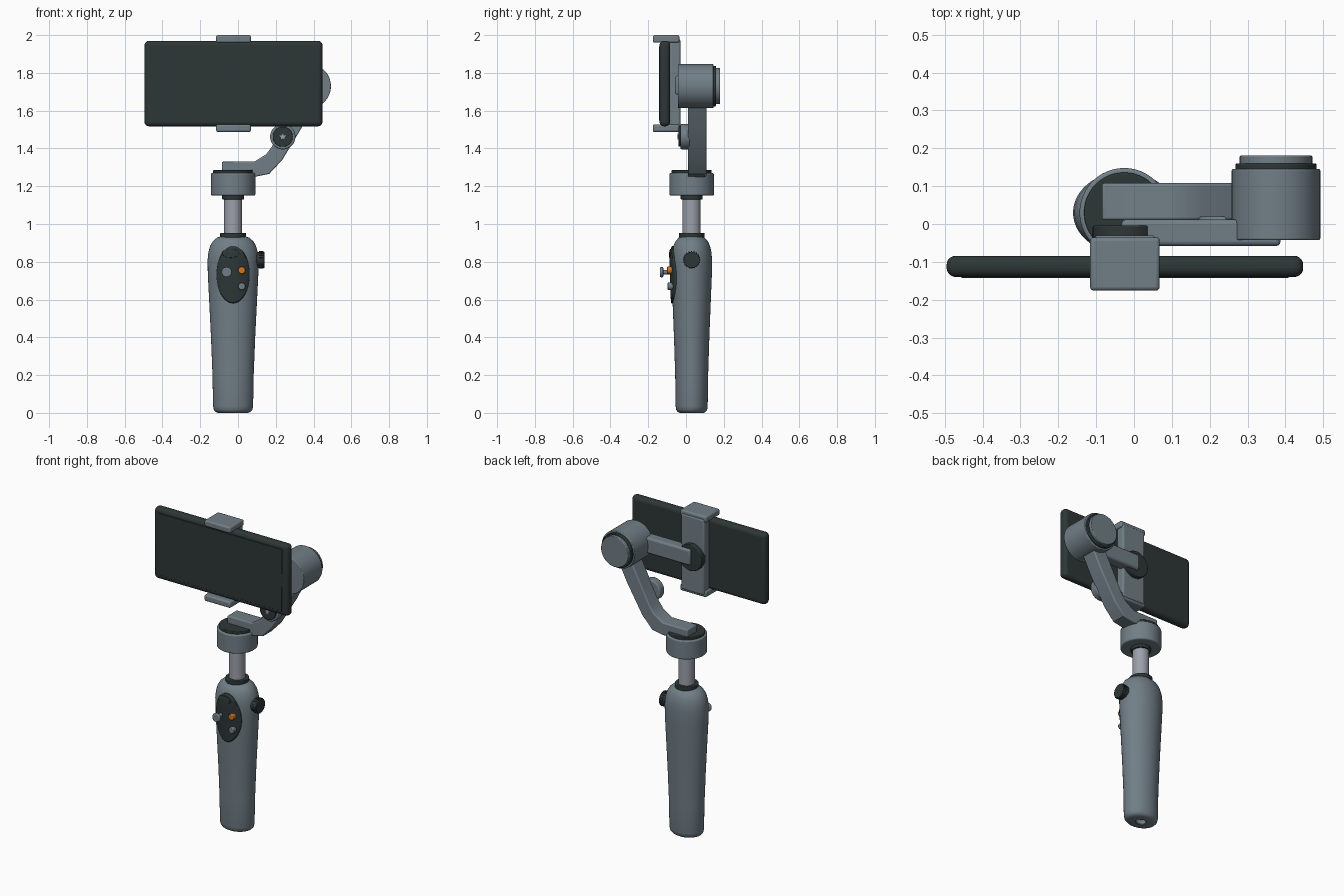
import bpy, bmesh, math
from mathutils import Matrix, Vector

if "Cube" in bpy.data.objects:
    bpy.data.objects.remove(bpy.data.objects["Cube"])


def material(name, rgb):
    m = bpy.data.materials.new(name)
    m.use_nodes = True
    m.diffuse_color = (*rgb, 1)
    bsdf = m.node_tree.nodes["Principled BSDF"]
    bsdf.inputs["Base Color"].default_value = (*rgb, 1)
    bsdf.inputs["Roughness"].default_value = 0.5
    return m


GRAY = material("slate gray", (0.165, 0.21, 0.24))
DARK = material("charcoal", (0.027, 0.038, 0.037))
STEEL = material("pale metal", (0.33, 0.35, 0.40))
ORANGE = material("orange", (0.62, 0.18, 0.015))

AX, AY = -0.026, 0.03          # vertical axis of the handle
PAN_TOP = 1.27
ROLL_X, ROLL_Z = 0.375, 1.73   # roll motor axis


def finish(name, bm, mat, bevel=0, segments=3, angle=35):
    bmesh.ops.recalc_face_normals(bm, faces=bm.faces)
    me = bpy.data.meshes.new(name)
    bm.to_mesh(me)
    bm.free()
    ob = bpy.data.objects.new(name, me)
    bpy.context.collection.objects.link(ob)
    me.materials.append(mat)
    if bevel:
        mod = ob.modifiers.new("soft edges", "BEVEL")
        mod.width, mod.segments = bevel, segments
        mod.limit_method, mod.angle_limit = "ANGLE", math.radians(40)
    bpy.ops.object.select_all(action="DESELECT")
    ob.select_set(True)
    bpy.context.view_layer.objects.active = ob
    bpy.ops.object.shade_smooth_by_angle(angle=math.radians(angle))
    return ob


def box(name, lo, hi, mat, bevel=0.01, segments=3):
    lo, hi = Vector(lo), Vector(hi)
    bm = bmesh.new()
    size = hi - lo
    bmesh.ops.create_cube(bm, size=1, matrix=Matrix.Translation((lo + hi) / 2)
                          @ Matrix.Diagonal((*size, 1)))
    return finish(name, bm, mat, bevel, segments)


def cylinder(name, start, end, radius, mat, bevel=0.004, sides=48):
    start, end = Vector(start), Vector(end)
    axis = end - start
    turn = axis.to_track_quat("Z", "Y").to_matrix().to_4x4()
    bm = bmesh.new()
    bmesh.ops.create_cone(bm, cap_ends=True, segments=sides, radius1=radius, radius2=radius,
                          depth=axis.length, matrix=Matrix.Translation((start + end) / 2) @ turn)
    return finish(name, bm, mat, bevel)


def upright(name, z0, z1, radius, mat, bevel=0.004):
    return cylinder(name, (AX, AY, z0), (AX, AY, z1), radius, mat, bevel)


def facing(name, x, z, y0, y1, radius, mat, bevel=0.004, sides=48):
    return cylinder(name, (x, y0, z), (x, y1, z), radius, mat, bevel, sides)


def prism(name, outline, y0, y1, mat, bevel=0):
    bm = bmesh.new()
    face = bm.faces.new([bm.verts.new((x, y0, z)) for x, z in outline])
    ext = bmesh.ops.extrude_face_region(bm, geom=[face])["geom"]
    bmesh.ops.translate(bm, vec=(0, y1 - y0, 0),
                        verts=[v for v in ext if isinstance(v, bmesh.types.BMVert)])
    return finish(name, bm, mat, bevel)


# Handle: an oval lathe with a socket in the base
SQUASH = 0.8
SIDE = [(0.093, 0.006), (0.102, 0.016), (0.106, 0.035), (0.109, 0.2), (0.117, 0.4),
        (0.127, 0.6), (0.134, 0.74), (0.135, 0.81), (0.131, 0.85), (0.121, 0.885),
        (0.106, 0.91), (0.085, 0.928), (0.06, 0.936)]
PROFILE = [(0.03, 0.04), (0.032, 0.004), (0.036, 0), (0.08, 0)] + SIDE


def handle_radius(z):
    for (r0, z0), (r1, z1) in zip(SIDE, SIDE[1:]):
        if z <= z1:
            return r0 + (r1 - r0) * (z - z0) / (z1 - z0)
    return SIDE[-1][0]


bm = bmesh.new()
N = 64
rings = []
for r, z in PROFILE:
    angles = [2 * math.pi * i / N for i in range(N)]
    rings.append([bm.verts.new((AX + r * math.cos(a), AY + r * SQUASH * math.sin(a), z))
                  for a in angles])
for a, b in zip(rings, rings[1:]):
    for i in range(N):
        bm.faces.new((a[i], a[(i + 1) % N], b[(i + 1) % N], b[i]))
bm.faces.new(rings[0])
bm.faces.new(rings[-1])
finish("handle", bm, GRAY)
upright("base_socket", 0.03, 0.042, 0.028, STEEL, 0)


# Oval pads that follow the curved front of the handle
def pad(name, cx, cz, rx, rz, lift, mat):
    bm = bmesh.new()
    steps, count = 8, 48
    layers = [(k / steps, lift) for k in range(1, steps)] + [(0.97, lift), (1, lift * 0.6), (1, -0.01)]

    def point(t, a, up):
        x, z = cx + rx * t * math.cos(a), cz + rz * t * math.sin(a)
        r = handle_radius(z)
        y = AY - SQUASH * math.sqrt(max(r * r - (x - AX) ** 2, 0)) - up
        return bm.verts.new((x, y, z))

    centre = point(0, 0, lift)
    loops = [[point(t, 2 * math.pi * i / count, up) for i in range(count)] for t, up in layers]
    for i in range(count):
        j = (i + 1) % count
        bm.faces.new((centre, loops[0][i], loops[0][j]))
        for a, b in zip(loops, loops[1:]):
            bm.faces.new((a[i], b[i], b[j], a[j]))
    finish(name, bm, mat)


pad("control_panel", AX, 0.732, 0.088, 0.152, 0.009, DARK)
pad("panel_top_button", AX - 0.013, 0.845, 0.045, 0.024, 0.014, DARK)

# Joystick and buttons
facing("joystick_stem", -0.06, 0.745, -0.06, -0.125, 0.012, GRAY, 0)
facing("joystick_cap", -0.06, 0.745, -0.12, -0.138, 0.027, GRAY, 0.006)
facing("record_button", 0.02, 0.755, -0.06, -0.1, 0.019, ORANGE)
facing("mode_button", 0.02, 0.67, -0.06, -0.098, 0.019, GRAY)

# Side wheel with ribs around the rim
cylinder("wheel_hub", (0.09, AY, 0.81), (0.14, AY, 0.81), 0.043, DARK, 0.003)
bm = bmesh.new()
for i in range(20):
    spin = Matrix.Rotation(2 * math.pi * i / 20, 4, "X")
    bmesh.ops.create_cube(bm, size=1, matrix=Matrix.Translation((0.124, AY, 0.81)) @ spin
                          @ Matrix.Translation((0, 0, 0.043)) @ Matrix.Diagonal((0.024, 0.006, 0.007, 1)))
finish("wheel_ribs", bm, DARK)

# Extension pole and pan motor
upright("pole_collar", 0.925, 0.953, 0.068, DARK)
upright("extension_pole", 0.94, 1.15, 0.048, STEEL, 0)
upright("pole_top_collar", 1.13, 1.155, 0.058, DARK)
upright("pan_motor", 1.15, PAN_TOP, 0.118, GRAY, 0.008)
upright("pan_motor_cap", PAN_TOP - 0.01, 1.286, 0.106, DARK)

# Bent arm from pan motor up to roll motor
ARM = [(-0.085, 1.26), (0.09, 1.25), (0.165, 1.265), (0.235, 1.34), (0.34, 1.515), (0.43, 1.69),
       (0.34, 1.72), (0.245, 1.535), (0.18, 1.41), (0.15, 1.37), (0.087, 1.33), (-0.085, 1.33)]
prism("bent_arm", ARM, 0.01, 0.108, GRAY, 0.007)

# Locking knob on the arm with a star emblem-free screw head
LX, LZ = 0.237, 1.462
facing("lock_knob", LX, LZ, 0.02, -0.03, 0.067, GRAY, 0.008)
facing("lock_knob_face", LX, LZ, -0.02, -0.04, 0.053, DARK)
star = [(LX + r * math.sin(math.pi * i / 5), LZ + r * math.cos(math.pi * i / 5))
        for i, r in enumerate([0.018, 0.009] * 5)]
prism("lock_screw", star, -0.03, -0.046, STEEL)

# Roll motor, facing backwards
facing("roll_motor", ROLL_X, ROLL_Z, -0.042, 0.145, 0.117, GRAY, 0.004, 64)
facing("roll_motor_ring", ROLL_X, ROLL_Z, 0.14, 0.16, 0.107, DARK)
facing("roll_motor_cap", ROLL_X, ROLL_Z, 0.155, 0.181, 0.096, GRAY)

# Cross bar and clamp pivot
box("cross_bar", (-0.033, -0.058, 1.685), (0.387, 0.012, 1.785), GRAY, 0.012)
facing("clamp_pivot", AX, ROLL_Z, -0.045, -0.004, 0.083, DARK)

# Clamp: back plate and two jaws
CLAMP_L, CLAMP_R = -0.116, 0.068
box("clamp_back", (-0.105, -0.088, 1.5), (0.057, -0.03, 1.98), GRAY, 0.01)
for name, z0, z1 in (("upper_jaw", 1.96, 2.0), ("lower_jaw", 1.487, 1.527)):
    box(name, (CLAMP_L, -0.176, z0), (CLAMP_R, -0.035, z1), GRAY, 0.01)

# Phone with a thin screen plate
box("phone_body", (-0.495, -0.14, 1.517), (0.447, -0.084, 1.97), DARK, 0.024, 5)
box("phone_screen", (-0.455, -0.143, 1.547), (0.408, -0.137, 1.94), DARK, 0.001, 1)
